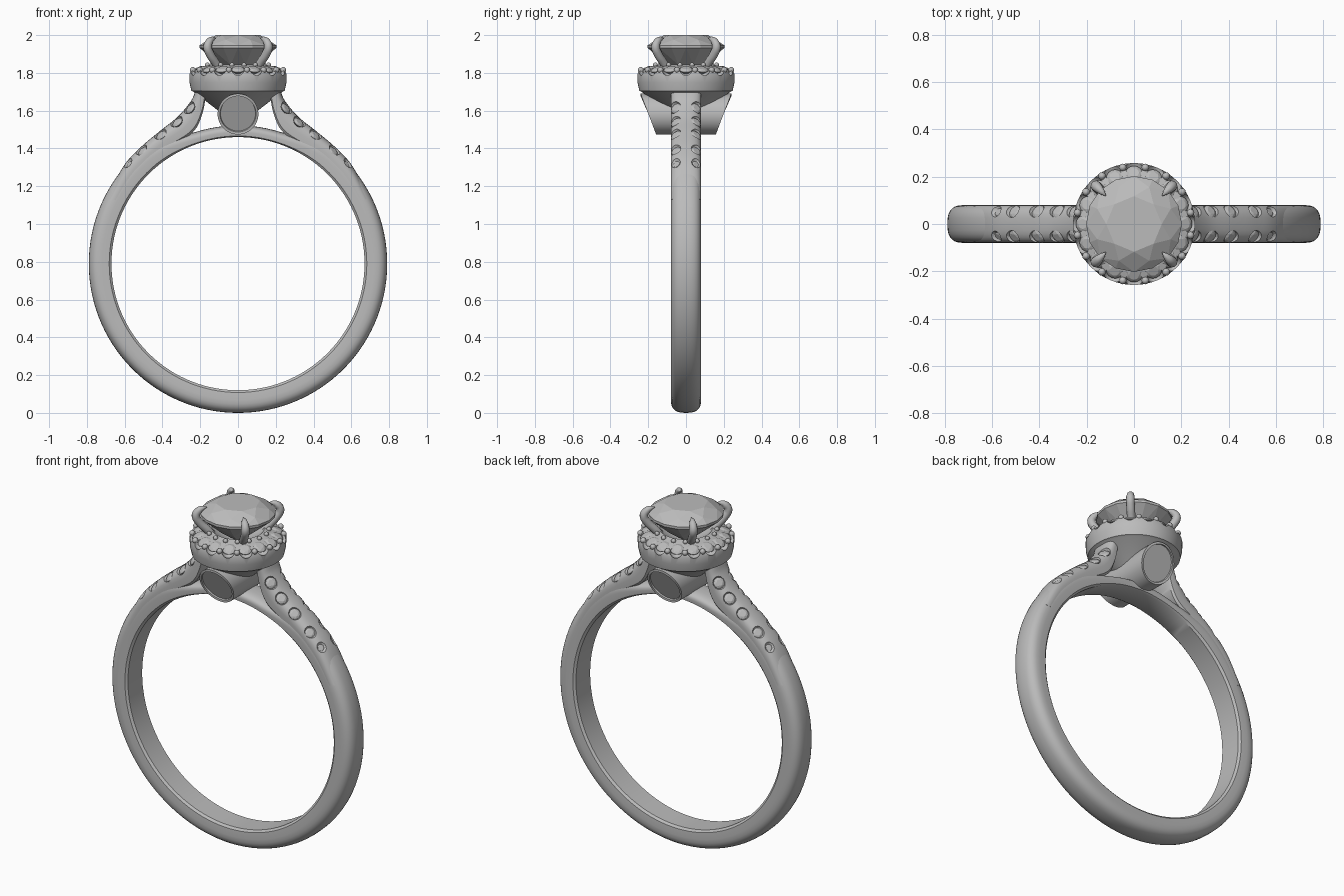
import bpy, bmesh, math
from math import sin, cos, pi, radians
from mathutils import Vector, Matrix

if "Cube" in bpy.data.objects:
    bpy.data.objects.remove(bpy.data.objects["Cube"])

metal = bpy.data.materials.new("polished grey")
metal.diffuse_color = (0.5, 0.5, 0.5, 1)
metal.use_nodes = True
metal.node_tree.nodes["Principled BSDF"].inputs["Base Color"].default_value = metal.diffuse_color


def add_object(name, bm, smooth=True):
    bmesh.ops.recalc_face_normals(bm, faces=bm.faces[:])
    me = bpy.data.meshes.new(name)
    bm.to_mesh(me)
    bm.free()
    me.materials.append(metal)
    ob = bpy.data.objects.new(name, me)
    bpy.context.collection.objects.link(ob)
    if smooth:
        smooth_object(ob)
    return ob


def select_only(ob):
    bpy.ops.object.select_all(action='DESELECT')
    ob.select_set(True)
    bpy.context.view_layer.objects.active = ob


def smooth_object(ob):
    select_only(ob)
    bpy.ops.object.shade_smooth_by_angle(angle=radians(38))


def skin(name, rings, loop):
    """Join equal-sized closed rings of points into a surface."""
    bm = bmesh.new()
    vs = [[bm.verts.new(p) for p in ring] for ring in rings]
    n, m = len(vs), len(vs[0])
    for i in range(n if loop else n - 1):
        a, b = vs[i], vs[(i + 1) % n]
        for j in range(m):
            k = (j + 1) % m
            bm.faces.new((a[j], a[k], b[k], b[j]))
    if not loop:
        bm.faces.new(vs[0])
        bm.faces.new(vs[-1])
    bmesh.ops.remove_doubles(bm, verts=bm.verts[:], dist=1e-5)
    return add_object(name, bm)


def carve(ob, spheres):
    """Cut round seats out of a part."""
    bm = bmesh.new()
    for c, r in spheres:
        bmesh.ops.create_uvsphere(bm, u_segments=16, v_segments=10, radius=r,
                                  matrix=Matrix.Translation(c))
    cutter = add_object("seat_cutter", bm, False)
    cutter.hide_render = True
    mod = ob.modifiers.new("seats", 'BOOLEAN')
    mod.operation, mod.solver, mod.object = 'DIFFERENCE', 'EXACT', cutter
    select_only(ob)
    bpy.ops.object.modifier_apply(modifier=mod.name)
    bpy.data.objects.remove(cutter)
    smooth_object(ob)


def gem_points(r, sides=8):
    """Brilliant cut; girdle at z = 0."""
    rows = [(0.58, 0.30, sides, 0), (0.83, 0.18, sides, 0.5), (1, 0.035, 2 * sides, 0),
            (1, -0.035, 2 * sides, 0), (0.5, -0.48, sides, 0.5)]
    pts = [Vector((0, 0, -0.83 * r))]
    for q, z, n, off in rows:
        pts += [Vector((q * r * cos(2 * pi * (i + off) / n),
                        q * r * sin(2 * pi * (i + off) / n), z * r)) for i in range(n)]
    return pts


def gems(name, placements, sides=8):
    """One object holding a cut stone for each (centre, axis, radius)."""
    bm = bmesh.new()
    for c, axis, r in placements:
        rot = Vector(axis).to_track_quat('Z', 'Y')
        vs = [bm.verts.new(rot @ p + Vector(c)) for p in gem_points(r, sides)]
        bmesh.ops.convex_hull(bm, input=vs)
    bmesh.ops.dissolve_limit(bm, angle_limit=radians(1), verts=bm.verts[:], edges=bm.edges[:])
    return add_object(name, bm, False)


def catmull(pts, steps=6):
    p = [Vector(q) for q in pts]
    p = [2 * p[0] - p[1]] + p + [2 * p[-1] - p[-2]]
    out = []
    for i in range(1, len(p) - 2):
        for s in range(steps):
            t = s / steps
            a, b, c, d = p[i - 1:i + 3]
            out.append(0.5 * (2 * b + (c - a) * t + (2 * a - 5 * b + 4 * c - d) * t * t
                              + (3 * b - a - 3 * c + d) * t ** 3))
    return out + [p[-2]]


# Band cross-section: (inner-to-outer fraction, y), flat inside and rounded outside
section = [(0, -0.066), (0, 0.066), (0.1, 0.077)]
for i in range(15):
    a = pi * i / 14
    c, s = cos(a), max(sin(a), 0)
    section.append((0.42 + 0.58 * s ** 0.75, math.copysign(0.08 * abs(c) ** 0.75, c)))
section.append((0.1, -0.077))


def band_ring(inner, outer):
    ring = []
    for u, y in section:
        p = Vector(inner).lerp(Vector(outer), u)
        ring.append((p[0], y, p[1]))
    return ring


# Band, thinning to a narrow bridge under the head
CZ = 0.79
rings = []
for i in range(120):
    a = 2 * pi * i / 120
    top = min(a, 2 * pi - a)
    t = min(max((top - radians(17)) / radians(24), 0), 1)
    r = 0.732 + 0.058 * t * t * (3 - 2 * t)
    d = Vector((sin(a), cos(a)))
    o = Vector((0, CZ))
    rings.append(band_ring(o + d * 0.67, o + d * r))
band = skin("band", rings, True)

# Shoulders rising from the band to the head
outer = catmull([(0.70, 1.135), (0.605, 1.308), (0.52, 1.402), (0.42, 1.487),
                 (0.32, 1.567), (0.25, 1.65), (0.225, 1.705)])
inner = catmull([(0.62, 1.12), (0.56, 1.22), (0.48, 1.31), (0.37, 1.40),
                 (0.24, 1.485), (0.19, 1.58), (0.165, 1.705)])
seats, stones = {1: [], -1: []}, []
for k, lift in ((28, 0), (23, 0), (18, 0.002), (12, 0.008), (7, 0.018)):
    tan = (outer[k + 1] - outer[k - 1]).normalized()
    n = Vector((tan[1], 0, -tan[0]))
    base = Vector((outer[k][0], 0, outer[k][1]))
    for side in (1, -1):
        for f in (1, -1):
            flip = Vector((side, 1, 1))
            y = Vector((0, f, 0))
            seats[side].append(((base + n * (lift - 0.008) + y * 0.064) * flip, 0.037))
            stones.append(((base + n * (-0.022 - lift * 0.4) + y * 0.052) * flip,
                           (n + y * 0.6) * flip, 0.031))
for side, label in ((1, "right"), (-1, "left")):
    rs = [band_ring((i[0] * side, i[1]), (o[0] * side, o[1])) for i, o in zip(inner, outer)]
    carve(skin(label + "_shoulder", rs, False), seats[side])
carve(band, seats[1] + seats[-1])
gems("shoulder_stones", stones, 6)

# Head: cone underside, cup wall and raised inner rim
profile = [(0, 1.53), (0.085, 1.585), (0.235, 1.70), (0.247, 1.705), (0.257, 1.75),
           (0.258, 1.795), (0.25, 1.812), (0.225, 1.822), (0.165, 1.838), (0.14, 1.845),
           (0.125, 1.83), (0, 1.77)]
head = skin("head_cup", [[(r * cos(2 * pi * i / 64), r * sin(2 * pi * i / 64), z)
                          for r, z in profile] for i in range(64)], True)

# Halo of small stones set in scalloped seats
N = 16
halo, cuts, beads = [], [], []
for i in range(N):
    a = 2 * pi * i / N
    d = Vector((cos(a), sin(a), 0))
    cuts.append((d * 0.238 + Vector((0, 0, 1.817)), 0.036))
    halo.append((d * 0.212 + Vector((0, 0, 1.818)), d * 0.45 + Vector((0, 0, 1)), 0.037))
    h = a + pi / N
    e = Vector((cos(h), sin(h), 0))
    beads += [(e * 0.244 + Vector((0, 0, 1.815)), 0.016),
              (e * 0.165 + Vector((0, 0, 1.842)), 0.013)]
carve(head, cuts)
gems("halo_stones", halo)

# Bead prongs between the halo stones
bm = bmesh.new()
for c, r in beads:
    bmesh.ops.create_uvsphere(bm, u_segments=12, v_segments=8, radius=r,
                              matrix=Matrix.Translation(c))
add_object("halo_beads", bm)

# Centre stone
gems("centre_stone", [((0, 0, 1.939), (0, 0, 1), 0.203)])

# Four claws curling over the centre stone
for i in range(4):
    a = pi / 4 + i * pi / 2
    path = [(0.125, 1.80, 1), (0.165, 1.85, 1), (0.21, 1.90, 1), (0.228, 1.94, 1),
            (0.212, 1.968, 0.85), (0.19, 1.98, 0.55), (0.168, 1.984, 0.08)]
    cu = bpy.data.curves.new("claw", 'CURVE')
    cu.dimensions = '3D'
    cu.bevel_depth, cu.bevel_resolution, cu.resolution_u = 0.023, 3, 5
    cu.use_fill_caps = True
    sp = cu.splines.new('BEZIER')
    sp.bezier_points.add(len(path) - 1)
    for bp, (r, z, w) in zip(sp.bezier_points, path):
        bp.co, bp.radius = (r * cos(a), r * sin(a), z), w
        bp.handle_left_type = bp.handle_right_type = 'AUTO'
    cu.materials.append(metal)
    ob = bpy.data.objects.new("claw_%d" % (i + 1), cu)
    bpy.context.collection.objects.link(ob)
    select_only(ob)
    bpy.ops.object.convert(target='MESH')
    smooth_object(bpy.context.view_layer.objects.active)

# Cross barrel under the head, with slanted bezel ends
bm = bmesh.new()
bmesh.ops.create_cone(bm, cap_ends=True, segments=48, radius1=0.108, radius2=0.108, depth=2,
                      matrix=Matrix.Translation((0, 0, 1.582)) @ Matrix.Rotation(pi / 2, 4, 'X'))
for v in bm.verts:
    v.co.y = math.copysign(0.158 + (v.co.z - 1.474) * 0.38, v.co.y)
ends = [f for f in bm.faces if len(f.verts) > 4]
bmesh.ops.inset_individual(bm, faces=ends, thickness=0.013)
bmesh.ops.inset_individual(bm, faces=ends, thickness=0.002, depth=-0.008)
add_object("cross_barrel", bm)
